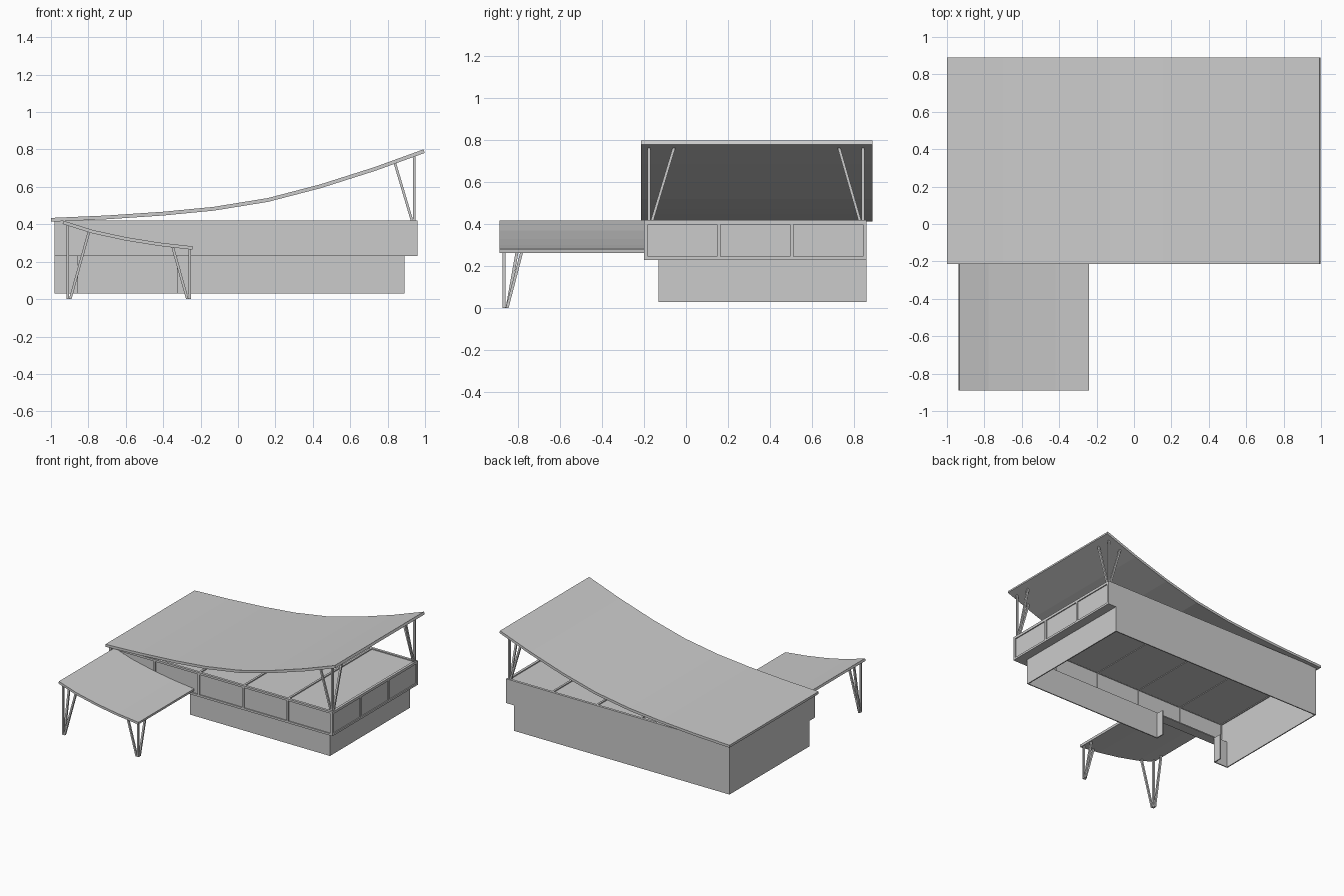
import bpy
import bmesh
from mathutils import Vector, Matrix

cube = bpy.data.objects.get("Cube")
if cube:
    bpy.data.objects.remove(cube)

# One plain grey for the whole model
grey = bpy.data.materials.new("plain_grey")
grey.use_nodes = True
COLOR = (0.6, 0.6, 0.6, 1)
grey.diffuse_color = COLOR
grey.node_tree.nodes["Principled BSDF"].inputs["Base Color"].default_value = COLOR


def finish(name, bm):
    bmesh.ops.recalc_face_normals(bm, faces=bm.faces)
    mesh = bpy.data.meshes.new(name)
    bm.to_mesh(mesh)
    bm.free()
    mesh.materials.append(grey)
    obj = bpy.data.objects.new(name, mesh)
    bpy.context.collection.objects.link(obj)
    return obj


def add_box(bm, lo, hi):
    lo, hi = Vector(lo), Vector(hi)
    mat = Matrix.Translation((lo + hi) / 2) @ Matrix.Diagonal((*(hi - lo), 1))
    bmesh.ops.create_cube(bm, size=1, matrix=mat)


def boxes(name, *pairs):
    bm = bmesh.new()
    for lo, hi in pairs:
        add_box(bm, lo, hi)
    return finish(name, bm)


def curved_slab(name, path, y0, y1, thick):
    """Extrude a thickened (x, z) path from y0 to y1."""
    pts = [Vector(p) for p in path]
    upper, lower = [], []
    for i, p in enumerate(pts):
        t = (pts[min(i + 1, len(pts) - 1)] - pts[max(i - 1, 0)]).normalized()
        n = Vector((-t.y, t.x)) * thick / 2
        upper.append(p + n)
        lower.append(p - n)
    bm = bmesh.new()
    rows = [[bm.verts.new((p.x, y, p.y)) for p in side]
            for side in (upper, lower) for y in (y0, y1)]
    uf, ub, lf, lb = rows
    for i in range(len(pts) - 1):
        for a, b in ((uf, ub), (ub, lb), (lb, lf), (lf, uf)):
            bm.faces.new((a[i], a[i + 1], b[i + 1], b[i]))
    for i in (0, -1):
        bm.faces.new((uf[i], ub[i], lb[i], lf[i]))
    return finish(name, bm)


def add_bar(bm, start, end, width=0.014):
    a, b = Vector(start), Vector(end)
    d = b - a
    rings = [[bm.verts.new(c + Vector((sx, sy, 0)) * width / 2)
              for sx, sy in ((-1, -1), (1, -1), (1, 1), (-1, 1))] for c in (a, b)]
    for i in range(4):
        j = (i + 1) % 4
        bm.faces.new((rings[0][i], rings[0][j], rings[1][j], rings[1][i]))
    bm.faces.new(rings[0])
    bm.faces.new(rings[1])


def leg_cluster(name, x, y, z, top, slant_x, slant_y, top_x):
    """Upright post with one leg leaning along x and one along y."""
    bm = bmesh.new()
    sx = 0.013 if slant_x > 0 else -0.013
    sy = 0.015 if slant_y > 0 else -0.015
    add_bar(bm, (x, y, z), (x, y, top))
    add_bar(bm, (x + sx, y, z), (x + slant_x, y, top_x))
    add_bar(bm, (x, y + sy, z), (x, y + slant_y, top))
    return finish(name, bm)


# Main dimensions
LEFT, BACK, T = -0.98, 0.86, 0.008
UX, UY, LX, LY = 0.96, -0.20, 0.89, -0.13
BASE, MID, TOP = 0.03, 0.23, 0.42
DOOR0, DOOR1 = -0.855, -0.325

# Plain back and end walls
boxes("back_wall", ((LEFT, BACK - T, BASE), (LX, BACK, MID)),
      ((LEFT, BACK - T, MID), (UX, BACK, TOP)))
boxes("end_wall", ((LEFT, LY, BASE), (LEFT + T, BACK, MID)),
      ((LEFT, UY, MID), (LEFT + T, BACK, TOP)))

# Lower storey with a doorway and its jambs
boxes("lower_walls", ((LX - T, LY, BASE), (LX, BACK, MID)),
      ((DOOR1, LY, BASE), (LX, LY + T, MID)),
      ((LEFT, LY, BASE), (DOOR0, LY + T, MID)))
boxes("door_jambs", ((DOOR0 - T, LY, BASE), (DOOR0, LY + 0.07, MID)),
      ((DOOR1, LY, BASE), (DOOR1 + T, LY + 0.07, MID)))

# Soffit under the overhanging upper storey
boxes("soffit", ((LEFT, UY, MID), (UX, LY + T, MID + T)),
      ((LX - T, LY, MID), (UX, BACK, MID + T)))

# Upper storey glazing and ceiling panes, set back in their frames
boxes("window_panes", ((LEFT, UY + 0.008, MID), (UX - 0.008, UY + 0.014, TOP - 0.01)),
      ((UX - 0.014, UY + 0.008, MID), (UX - 0.008, BACK, TOP - 0.01)))
boxes("ceiling_panel", ((LEFT, UY + 0.01, TOP - 0.015), (UX - 0.01, BACK, TOP - 0.008)))

F, D = 0.016, 0.02
frame = bmesh.new()
for i in range(6):
    x = LEFT + (UX - LEFT - F) * i / 5
    add_box(frame, (x, UY, MID), (x + F, UY + D, TOP))
    add_box(frame, (x, UY, TOP - D), (x + F, BACK, TOP))
for i in range(4):
    y = UY + (BACK - UY - F) * i / 3
    add_box(frame, (UX - D, y, MID), (UX, y + F, TOP))
for z in (MID, TOP - F):
    add_box(frame, (LEFT, UY, z), (UX, UY + D, z + F))
    add_box(frame, (UX - D, UY, z), (UX, BACK, z + F))
add_box(frame, (LEFT, BACK - D, TOP - D), (UX, BACK, TOP))
finish("window_frames", frame)

# Sweeping main roof
roof_path = [(-1, 0.424), (-0.7, 0.437), (-0.4, 0.457), (-0.13, 0.483), (0.16, 0.53),
             (0.44, 0.603), (0.73, 0.695), (0.995, 0.791)]
curved_slab("main_roof", roof_path, -0.215, 0.89, 0.02)

# Carport canopy
canopy_path = [(-0.935, 0.41), (-0.78, 0.361), (-0.6, 0.322), (-0.42, 0.293), (-0.242, 0.273)]
curved_slab("carport_canopy", canopy_path, -0.89, -0.2, 0.018)

# Splayed leg clusters
leg_cluster("roof_front_legs", 0.943, -0.176, TOP, 0.765, -0.105, 0.119, 0.73)
leg_cluster("roof_back_legs", 0.943, 0.843, TOP, 0.765, -0.105, -0.114, 0.73)
leg_cluster("carport_outer_legs", -0.91, -0.868, 0, 0.395, 0.113, 0.085, 0.36)
leg_cluster("carport_inner_legs", -0.258, -0.868, 0, 0.268, -0.09, 0.085, 0.275)
